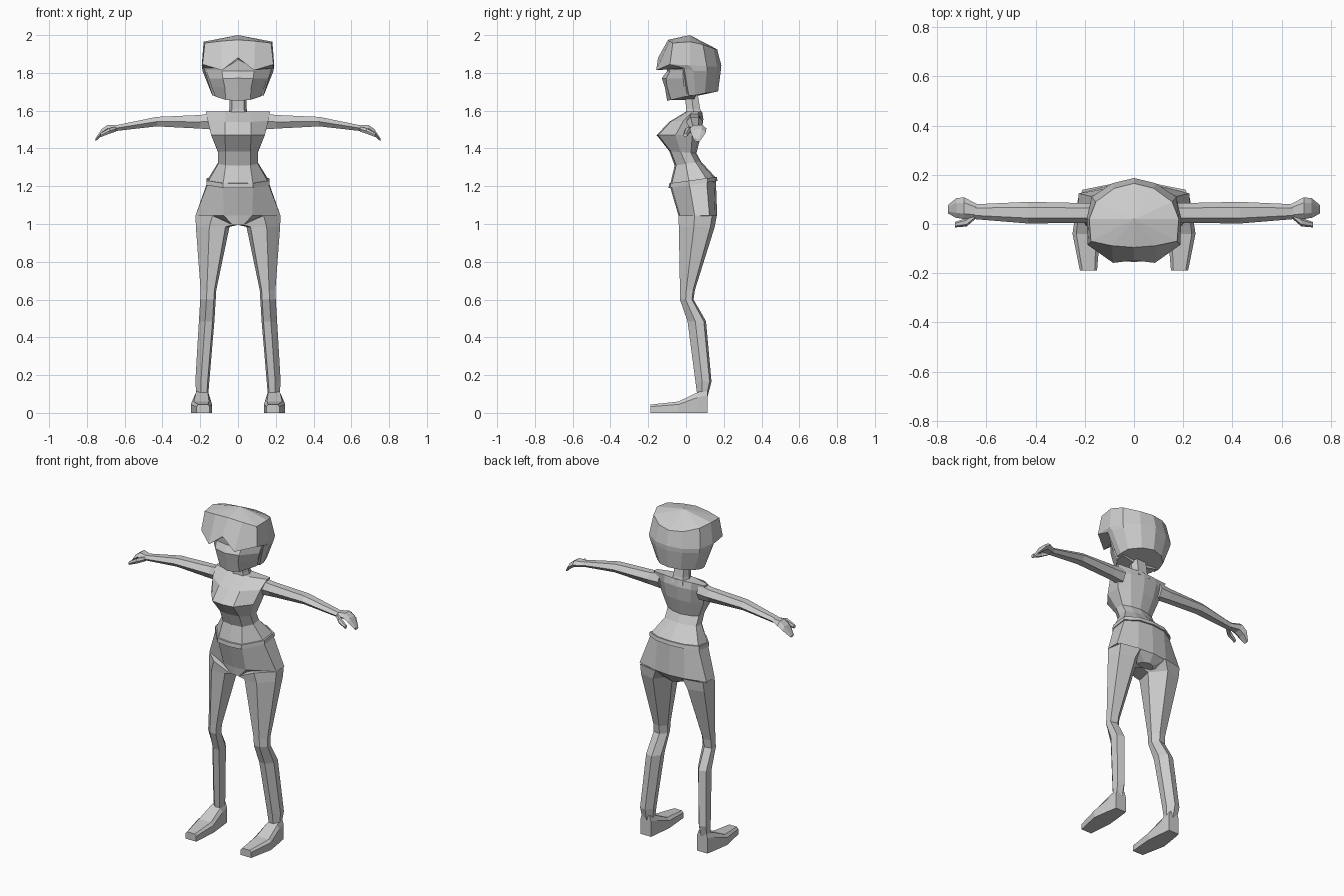
import bpy
import bmesh

grey = bpy.data.materials.new("plain_grey")
grey.diffuse_color = (0.6, 0.6, 0.6, 1)


def loft(name, rings, mirrored=False):
    """Skin a stack of closed rings and cap both ends."""
    bm = bmesh.new()
    rows = [[bm.verts.new(p) for p in ring] for ring in rings]
    n = len(rows[0])
    for a, b in zip(rows, rows[1:]):
        for i in range(n):
            j = (i + 1) % n
            bm.faces.new((a[i], a[j], b[j], b[i]))
    bm.faces.new(rows[0])
    bm.faces.new(rows[-1])
    bmesh.ops.remove_doubles(bm, verts=bm.verts, dist=0.0005)
    bmesh.ops.recalc_face_normals(bm, faces=bm.faces)
    me = bpy.data.meshes.new(name)
    bm.to_mesh(me)
    bm.free()
    me.materials.append(grey)
    ob = bpy.data.objects.new(name, me)
    bpy.context.collection.objects.link(ob)
    if mirrored:
        ob.modifiers.new("mirror", "MIRROR").use_mirror_merge = False
    return ob


def whole(half):
    """Complete a half ring that runs from front centre to back centre."""
    return half + [(-x, y, z) for x, y, z in half[-2:0:-1]]


def body_ring(zf, zb, yf, yb, w, fc, bc, bulge=0.01):
    """Body section tilted from zf at the front to zb at the back."""
    d = yb - yf
    pts = [(0, yf), (fc, yf + 0.008), (w, yf + d * 0.42), (w, yf + d * 0.8),
           (bc, yb - bulge), (0, yb)]
    return whole([(x, y, zf + (zb - zf) * (y - yf) / d) for x, y in pts])


# torso: shoulders, bust, waist, flare down to the belt
loft("torso", [body_ring(*r) for r in [
    (1.595, 1.595, 0.0, 0.085, 0.17, 0.07, 0.09),
    (1.54, 1.555, -0.09, 0.092, 0.16, 0.07, 0.09),
    (1.47, 1.47, -0.155, 0.08, 0.142, 0.07, 0.08),
    (1.385, 1.375, -0.088, 0.055, 0.105, 0.065, 0.06),
    (1.31, 1.33, -0.06, 0.08, 0.105, 0.065, 0.06),
    (1.205, 1.245, -0.085, 0.158, 0.16, 0.08, 0.09)]])

# belt around the top of the hips
loft("belt", [body_ring(*r) for r in [
    (1.215, 1.25, -0.09, 0.163, 0.165, 0.08, 0.09),
    (1.19, 1.228, -0.092, 0.167, 0.168, 0.08, 0.09)]])

# hips
loft("hips", [body_ring(*r) for r in [
    (1.2, 1.235, -0.085, 0.158, 0.16, 0.08, 0.09),
    (1.045, 1.045, -0.04, 0.165, 0.225, 0.075, 0.1),
    (0.995, 0.995, -0.036, 0.135, 0.05, 0.03, 0.03)]])


def leg_ring(z, xi, xo, yf, yb, zi=None):
    """Six-sided leg section from inner to outer edge."""
    zi = z if zi is None else zi
    w, d = xo - xi, yb - yf
    return [(xi + w * 0.12, yf + d * 0.03, zi), (xi + w * 0.6, yf, z),
            (xo, yf + d * 0.42, z), (xo - w * 0.06, yb - d * 0.12, z),
            (xi + w * 0.4, yb, z), (xi, yf + d * 0.55, zi)]


# legs from hip to ankle
loft("leg", [leg_ring(*r) for r in [
    (1.045, 0.0, 0.225, -0.04, 0.163, 0.995),
    (0.985, 0.045, 0.223, -0.038, 0.152),
    (0.65, 0.115, 0.198, -0.032, 0.047),
    (0.6, 0.118, 0.2, -0.032, 0.04),
    (0.485, 0.125, 0.207, 0.008, 0.106),
    (0.165, 0.152, 0.226, 0.05, 0.135),
    (0.09, 0.158, 0.22, 0.06, 0.115)]], True)


# feet: heel to toe wedge
def foot_ring(y, x0, x1, z):
    t = (x1 - x0) * 0.14
    return [(x0, y, 0), (x1, y, 0), (x1, y, z * 0.75), (x1 - t, y, z),
            (x0 + t, y, z), (x0, y, z * 0.75)]


loft("foot", [foot_ring(*r) for r in [
    (0.115, 0.155, 0.225, 0.125),
    (0.06, 0.148, 0.235, 0.108),
    (-0.04, 0.138, 0.25, 0.06),
    (-0.188, 0.15, 0.22, 0.044)]], True)


def arm_ring(x, zb, zt, yf, yb, c=0.25):
    """Six-sided arm section at distance x."""
    zm, d = (zb + zt) / 2, (yb - yf) * c
    return [(x, yf, zm), (x, yf + d, zt), (x, yb - d, zt),
            (x, yb, zm), (x, yb - d, zb), (x, yf + d, zb)]


# arms, tapering to the wrist
loft("arm", [arm_ring(*r) for r in [
    (0.13, 1.5, 1.588, 0.0, 0.085),
    (0.2, 1.505, 1.577, 0.005, 0.085),
    (0.43, 1.517, 1.567, 0.002, 0.09),
    (0.65, 1.492, 1.522, 0.02, 0.08)]], True)

# mitten hands drooping to the fingertips
loft("hand", [arm_ring(*r) for r in [
    (0.635, 1.495, 1.522, 0.022, 0.08),
    (0.69, 1.488, 1.525, 0.02, 0.108),
    (0.722, 1.467, 1.502, 0.025, 0.105),
    (0.755, 1.437, 1.452, 0.042, 0.078)]], True)
loft("thumb", [arm_ring(*r) for r in [
    (0.645, 1.49, 1.515, 0.02, 0.05),
    (0.68, 1.478, 1.508, -0.01, 0.025),
    (0.728, 1.46, 1.48, -0.014, 0.008)]], True)

# neck
loft("neck", [whole([(0, f, z), (w * 0.7, f, z), (w, (f + b) / 2, z),
                     (w * 0.7, b, z), (0, b, z)]) for z, w, f, b in [
    (1.57, 0.055, -0.002, 0.088),
    (1.61, 0.046, 0.0, 0.075),
    (1.7, 0.044, -0.005, 0.06)]])

# face: forehead, cheeks, muzzle and chin
loft("face", [whole(h) for h in [
    [(0, -0.1, 1.885), (0.08, -0.095, 1.86), (0.165, -0.02, 1.86), (0.16, 0.06, 1.86), (0, 0.06, 1.86)],
    [(0, -0.1, 1.81), (0.085, -0.085, 1.81), (0.168, -0.015, 1.81), (0.165, 0.06, 1.81), (0, 0.06, 1.81)],
    [(0, -0.128, 1.772), (0.08, -0.105, 1.77), (0.155, -0.015, 1.77), (0.155, 0.06, 1.77), (0, 0.06, 1.77)],
    [(0, -0.112, 1.725), (0.07, -0.1, 1.725), (0.14, -0.01, 1.725), (0.14, 0.06, 1.725), (0, 0.06, 1.725)],
    [(0, -0.1, 1.652), (0.065, -0.08, 1.657), (0.12, 0.0, 1.675), (0.12, 0.05, 1.675), (0, 0.04, 1.655)]]])

# hair: crown, overhanging fringe with two locks, full back
loft("hair", [whole(h) for h in [
    [(0, 0.02, 2.0)] * 7,
    [(0, -0.095, 1.975), (0.09, -0.088, 1.968), (0.175, -0.07, 1.958), (0.182, 0.02, 1.965),
     (0.155, 0.09, 1.95), (0.08, 0.145, 1.93), (0, 0.165, 1.925)],
    [(0, -0.148, 1.88), (0.085, -0.158, 1.814), (0.188, -0.085, 1.845), (0.192, 0.02, 1.84),
     (0.172, 0.11, 1.835), (0.09, 0.165, 1.835), (0, 0.187, 1.84)],
    [(0, -0.09, 1.87), (0.085, -0.09, 1.825), (0.18, -0.01, 1.825), (0.188, 0.04, 1.81),
     (0.166, 0.11, 1.81), (0.088, 0.165, 1.81), (0, 0.184, 1.81)],
    [(0, 0.02, 1.67), (0.07, 0.02, 1.67), (0.135, 0.015, 1.68), (0.137, 0.05, 1.682),
     (0.125, 0.1, 1.692), (0.07, 0.15, 1.698), (0, 0.17, 1.702)]]])
